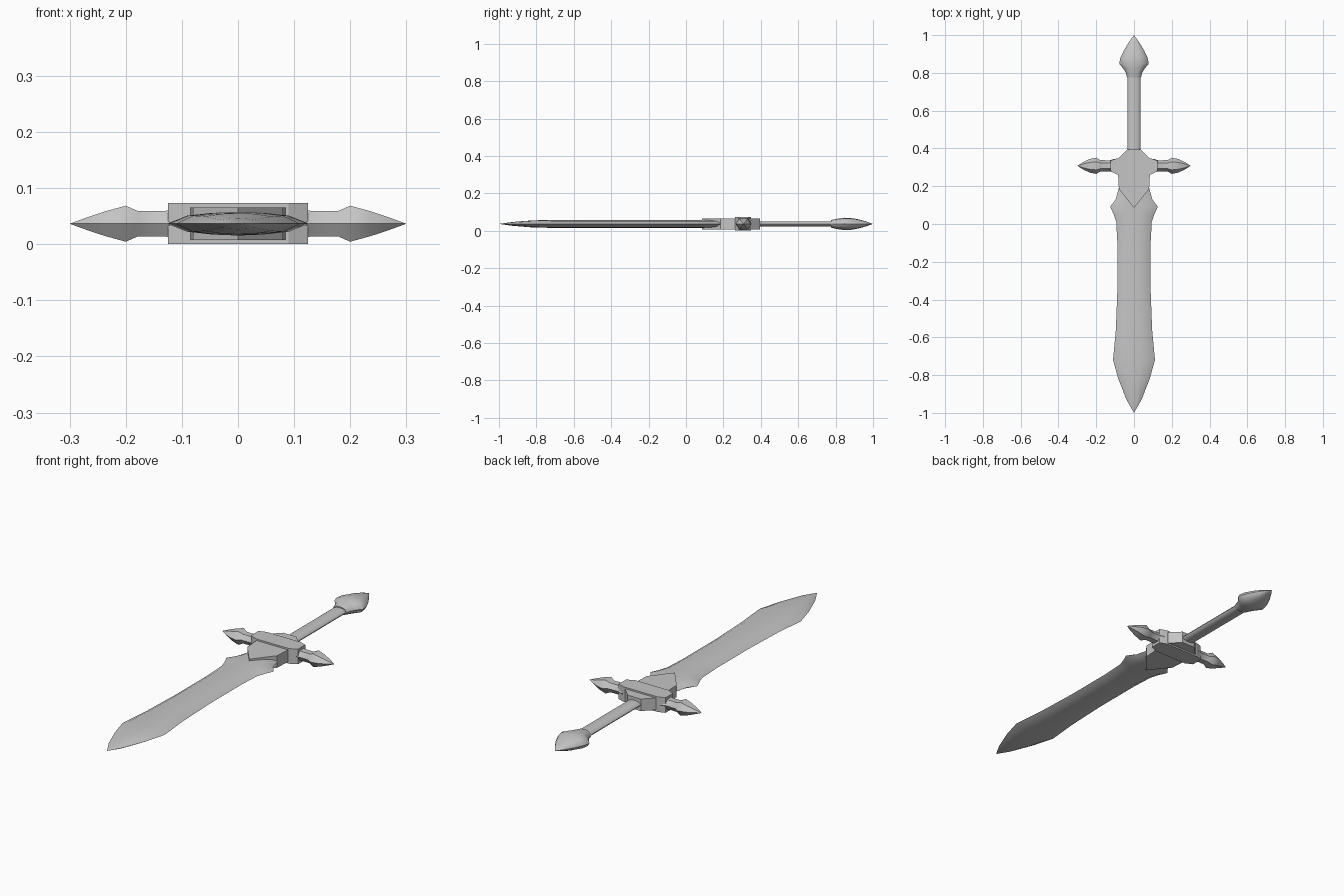
import bpy, bmesh, math

if "Cube" in bpy.data.objects:
    bpy.data.objects.remove(bpy.data.objects["Cube"])

MID = 0.0365  # height of the sword's middle plane

steel = bpy.data.materials.new("steel_grey")
steel.diffuse_color = (0.56, 0.56, 0.56, 1)
steel.use_nodes = True
steel.node_tree.nodes["Principled BSDF"].inputs["Base Color"].default_value = steel.diffuse_color


def finish(bm, name, angle):
    bmesh.ops.remove_doubles(bm, verts=bm.verts, dist=1e-5)
    bmesh.ops.recalc_face_normals(bm, faces=bm.faces)
    mesh = bpy.data.meshes.new(name)
    bm.to_mesh(mesh)
    bm.free()
    mesh.materials.append(steel)
    for p in mesh.polygons:
        p.use_smooth = angle > 0
    if angle > 0:
        mesh.set_sharp_from_angle(angle=math.radians(angle))
    ob = bpy.data.objects.new(name, mesh)
    bpy.context.collection.objects.link(ob)
    return ob


def loft(name, stations, section, place, angle=40):
    """Skin a section scaled to (half width, half thickness) at each station."""
    bm = bmesh.new()
    rings = [[bm.verts.new(place(t, a * u, b * v)) for u, v in section]
             for t, a, b in stations]
    n = len(section)
    for r, s in zip(rings, rings[1:]):
        for i in range(n):
            j = (i + 1) % n
            bm.faces.new((r[i], r[j], s[j], s[i]))
    bm.faces.new(rings[0])
    bm.faces.new(rings[-1])
    return finish(bm, name, angle)


def plate(name, half, thick):
    """Extrude a left-right symmetric outline, centred on the middle plane."""
    outline = half + [(-x, y) for x, y in reversed(half) if x > 0]
    bm = bmesh.new()
    f = bm.faces.new([bm.verts.new((x, y, MID - thick)) for x, y in outline])
    g = bmesh.ops.extrude_face_region(bm, geom=[f])["geom"]
    bmesh.ops.translate(bm, vec=(0, 0, 2 * thick),
                        verts=[v for v in g if isinstance(v, bmesh.types.BMVert)])
    return finish(bm, name, 0)


def polygon(n):
    return [(math.cos(2 * math.pi * i / n), math.sin(2 * math.pi * i / n)) for i in range(n)]


def along_y(t, a, b):
    return (a, t, MID + b)


# Blade: lens section swept along the outline
q = [(1, 0), (0.72, 0.68), (0.36, 0.92), (0, 1)]
lens = q + [(-u, v) for u, v in q[-2::-1]]
lens += [(u, -v) for u, v in lens[-2:0:-1]]
loft("blade", [(-1, 0, 0), (-0.93, 0.04, 0.010), (-0.82, 0.083, 0.019), (-0.72, 0.111, 0.021),
               (-0.56, 0.096, 0.021), (-0.35, 0.088, 0.021), (-0.1, 0.088, 0.021),
               (0.01, 0.094, 0.021), (0.05, 0.107, 0.021), (0.092, 0.126, 0.021),
               (0.13, 0.097, 0.021), (0.20, 0.078, 0.021)], lens, along_y)

# Guard: pointed collar over the blade, thick centre block, rear shoulder
plate("blade_collar", [(0, 0.085), (0.08, 0.185), (0.085, 0.275)], 0.029)
plate("guard_block", [(0.09, 0.262), (0.125, 0.28), (0.125, 0.335), (0.09, 0.347)], 0.0365)
plate("guard_shoulder", [(0.09, 0.34), (0.035, 0.395)], 0.029)

# Guard arms with pointed ends, one per side
for side, label in ((1, "right"), (-1, "left")):
    loft("guard_arm_" + label,
         [(0.10, 0.038, 0.036), (0.13, 0.029, 0.026), (0.178, 0.030, 0.026),
          (0.2, 0.043, 0.037), (0.235, 0.036, 0.026), (0.268, 0.020, 0.0135), (0.3, 0, 0)],
         polygon(6), lambda t, a, b, s=side: (s * t, 0.308 + a, MID + b))

# Grip and pommel
loft("grip", [(0.38, 0.034, 0.014), (0.80, 0.034, 0.014)], polygon(12), along_y)
loft("pommel", [(0.775, 0.037, 0.020), (0.80, 0.043, 0.026), (0.825, 0.058, 0.030),
                (0.848, 0.078, 0.033), (0.88, 0.072, 0.032), (0.92, 0.053, 0.025),
                (0.96, 0.029, 0.014), (1, 0, 0)], polygon(12), along_y)
